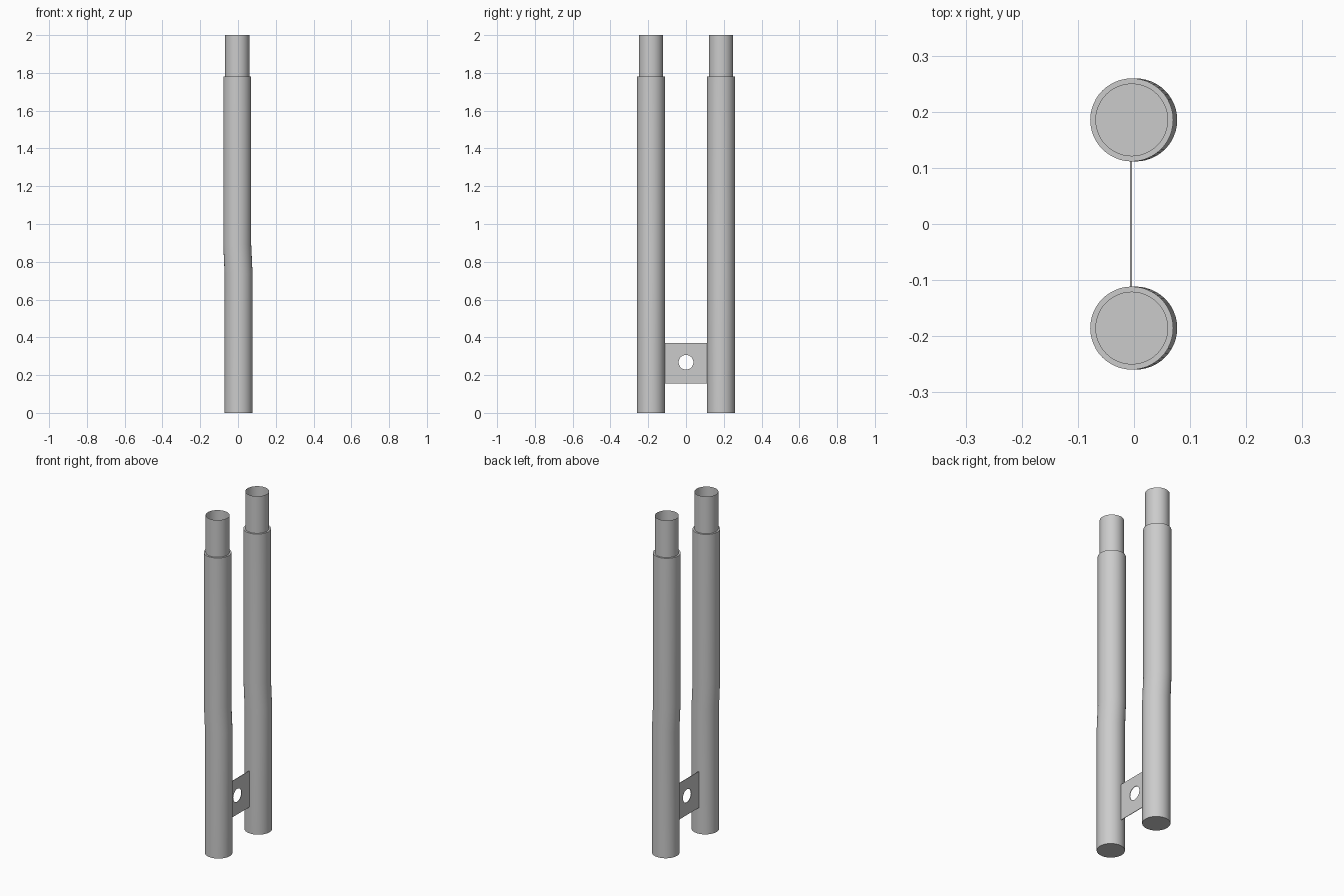
import bpy, bmesh
from math import sin, cos, pi, radians

if "Cube" in bpy.data.objects:
    bpy.data.objects.remove(bpy.data.objects["Cube"])

SIDES = 48
SPACING = 0.1855      # tube centre distance from y = 0
PLATE_X = -0.0055


def finish(name, bm, smooth=True):
    mesh = bpy.data.meshes.new(name)
    bm.to_mesh(mesh)
    bm.free()
    obj = bpy.data.objects.new(name, mesh)
    bpy.context.collection.objects.link(obj)
    bpy.ops.object.select_all(action='DESELECT')
    obj.select_set(True)
    bpy.context.view_layer.objects.active = obj
    if smooth:
        bpy.ops.object.shade_smooth_by_angle(angle=radians(30))
    return obj


def tube(name, y):
    # Sections: (x offset, radius, z); slight kick in the middle, open sleeve on top
    sections = [(0.003, 0.074, 0), (0.003, 0.074, 0.74), (-0.004, 0.074, 0.89),
                (-0.004, 0.074, 1.78), (-0.004, 0.064, 1.78), (-0.004, 0.064, 2.0)]
    bm = bmesh.new()
    rings = [[bm.verts.new((x + r * cos(2 * pi * i / SIDES),
                            y + r * sin(2 * pi * i / SIDES), z))
              for i in range(SIDES)] for x, r, z in sections]
    for a, b in zip(rings, rings[1:]):
        for i in range(SIDES):
            j = (i + 1) % SIDES
            bm.faces.new((a[i], a[j], b[j], b[i]))
    bm.faces.new(rings[0][::-1])
    return finish(name, bm)


def loop(bm, points):
    verts = [bm.verts.new((PLATE_X, y, z)) for y, z in points]
    return [bm.edges.new((v, verts[(i + 1) % len(verts)])) for i, v in enumerate(verts)]


# Twin tubes
for side, label in ((-1, "left_tube"), (1, "right_tube")):
    tube(label, side * SPACING)

# Connecting plate with a round hole
bm = bmesh.new()
edges = loop(bm, [(-0.113, 0.155), (0.113, 0.155), (0.113, 0.37), (-0.113, 0.37)])
edges += loop(bm, [(0.039 * cos(2 * pi * i / 32), 0.268 + 0.039 * sin(2 * pi * i / 32))
                   for i in range(32)])
bmesh.ops.triangle_fill(bm, use_beauty=True, use_dissolve=False, edges=edges,
                        normal=(1, 0, 0))
plate = finish("connecting_plate", bm, smooth=False)
solid = plate.modifiers.new("thickness", 'SOLIDIFY')
solid.thickness = 0.003
solid.offset = 0
